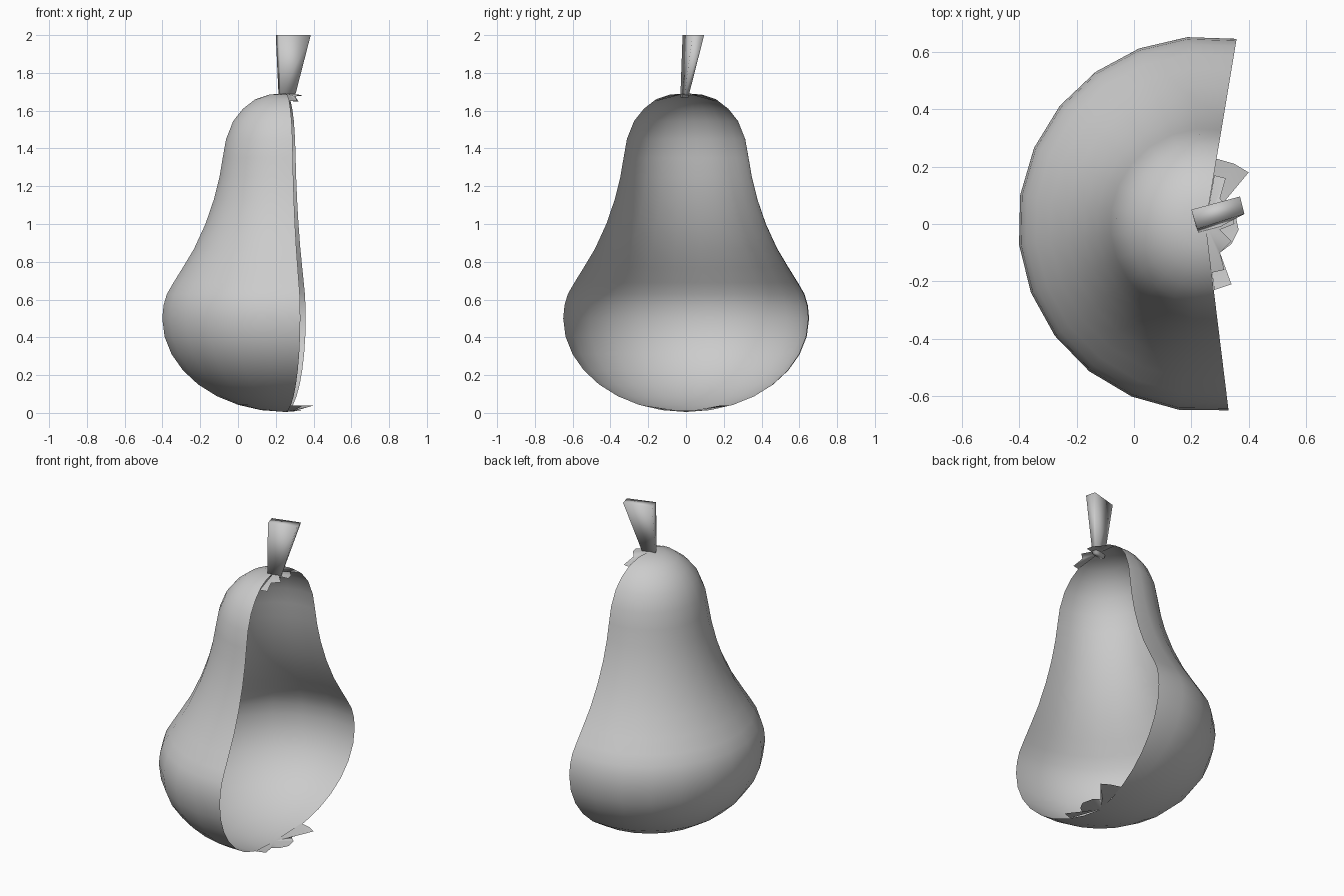
import bpy, bmesh, math
from mathutils import Vector

if "Cube" in bpy.data.objects:
    bpy.data.objects.remove(bpy.data.objects["Cube"])

AXIS_X = 0.25
grey = bpy.data.materials.new("light grey")
grey.use_nodes = True
grey.diffuse_color = (0.6, 0.6, 0.6, 1)
grey.node_tree.nodes["Principled BSDF"].inputs["Base Color"].default_value = (0.6, 0.6, 0.6, 1)


def add_object(name, bm):
    mesh = bpy.data.meshes.new(name)
    bm.to_mesh(mesh)
    bm.free()
    mesh.materials.append(grey)
    for poly in mesh.polygons:
        poly.use_smooth = True
    obj = bpy.data.objects.new(name, mesh)
    bpy.context.collection.objects.link(obj)
    return obj


# Profile as (radius, height): elliptical belly, then neck and crown
belly = [(0.655 * math.sin(a), 0.5 - 0.495 * math.cos(a))
         for a in (math.radians(11.25 * i) for i in range(9))]
neck = [(0.648, 0.57), (0.63, 0.63), (0.595, 0.69), (0.545, 0.77), (0.485, 0.87),
        (0.425, 1.0), (0.38, 1.13), (0.35, 1.25), (0.333, 1.35), (0.315, 1.45),
        (0.277, 1.545), (0.225, 1.61), (0.16, 1.66), (0.085, 1.685), (0, 1.692)]
profile = belly + neck


def height_at(r, part):
    for (r0, z0), (r1, z1) in zip(part, part[1:]):
        if min(r0, r1) <= r <= max(r0, r1):
            return z0 + (z1 - z0) * (r - r0) / (r1 - r0)


# Half shell: profile swept part of the way round, open towards +x
SEGMENTS, START, END = 13, math.radians(80.5), math.radians(277)
bm = bmesh.new()
columns = []
for s in range(SEGMENTS + 1):
    a = START + (END - START) * s / SEGMENTS
    columns.append([bm.verts.new((AXIS_X + r * math.cos(a), r * math.sin(a), z)) for r, z in profile])
for c0, c1 in zip(columns, columns[1:]):
    for i in range(len(profile) - 1):
        bm.faces.new((c0[i], c1[i], c1[i + 1], c0[i + 1]))
bmesh.ops.remove_doubles(bm, verts=bm.verts, dist=0.0005)


# Torn scraps that carry the two poles past the cut
def torn_cap(outline, part, up):
    pole = bm.verts.new((AXIS_X, 0, height_at(0, part)))
    rim = [bm.verts.new((AXIS_X + x, y, height_at(math.hypot(x, y), part))) for x, y in outline]
    for a, b in zip(rim, rim[1:]):
        bm.faces.new((pole, b, a) if up else (pole, a, b))


torn_cap([(0.03, 0.23), (0.10, 0.21), (0.15, 0.18), (0.06, 0.09), (0.10, 0.05), (0.115, -0.02),
          (0.09, -0.07), (0.05, -0.10), (0.09, -0.21), (0.03, -0.23)], belly, False)
torn_cap([(0.03, 0.17), (0.07, 0.16), (0.05, 0.09), (0.09, 0.04), (0.10, 0), (0.05, -0.02),
          (0.09, -0.06), (0.05, -0.10), (0.065, -0.16), (0.02, -0.17)], neck, True)
add_object("pear_shell", bm)

# Stem: flattened four-sided bar flaring towards the top
bm = bmesh.new()
lower = [bm.verts.new((x, y, 1.67)) for x, y in
         [(0.215, -0.005), (0.225, -0.03), (0.30, -0.01), (0.29, 0.012)]]
upper = [bm.verts.new((x, y, 2.0)) for x, y in
         [(0.20, 0.05), (0.22, -0.018), (0.385, 0.035), (0.37, 0.096)]]
for i in range(4):
    j = (i + 1) % 4
    bm.faces.new((lower[i], lower[j], upper[j], upper[i]))
bm.faces.new(upper)
bm.faces.new(lower[::-1])
add_object("stem", bm)
